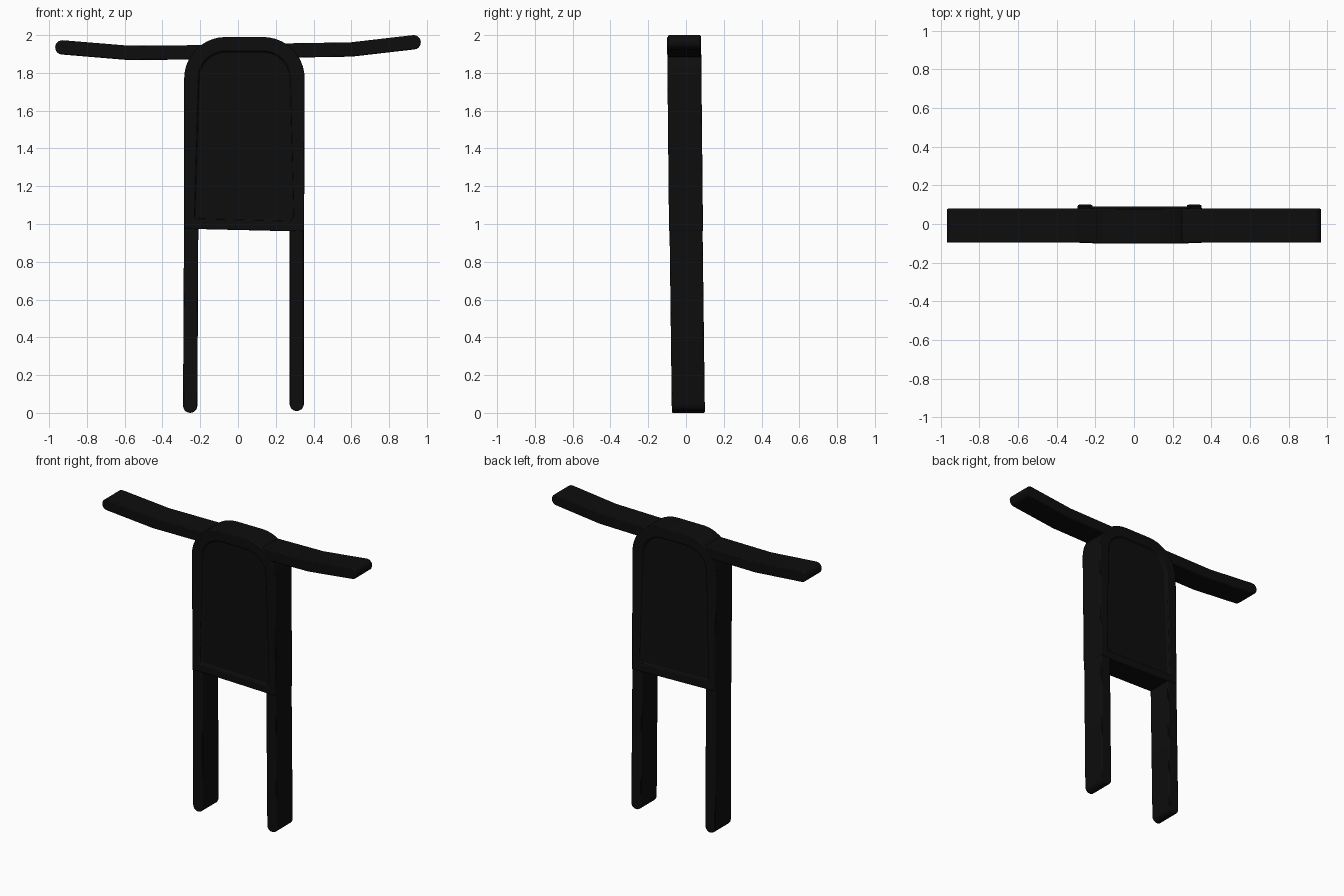
import bpy, bmesh, math
from mathutils import Vector

cube = bpy.data.objects.get("Cube")
if cube:
    bpy.data.objects.remove(cube, do_unlink=True)

black = bpy.data.materials.new("matte black")
black.use_nodes = True
COLOUR = (0.004, 0.004, 0.004, 1)
black.diffuse_color = COLOUR
bsdf = black.node_tree.nodes["Principled BSDF"]
bsdf.inputs["Base Color"].default_value = COLOUR
bsdf.inputs["Roughness"].default_value = 0.8


def slab(name, outline, half_depth, lean, rim=0):
    """Extrude an x-z outline along y, lean it, and optionally recess both faces."""
    bm = bmesh.new()
    rings = [[bm.verts.new((x, y, z)) for x, z in outline]
             for y in (-half_depth, half_depth)]
    caps = [bm.faces.new(ring) for ring in rings]
    count = len(outline)
    for i in range(count):
        j = (i + 1) % count
        bm.faces.new((rings[0][i], rings[0][j], rings[1][j], rings[1][i]))
    bmesh.ops.recalc_face_normals(bm, faces=bm.faces)
    if rim:
        for cap in caps:
            bmesh.ops.inset_individual(bm, faces=[cap], thickness=rim)
            bmesh.ops.inset_individual(bm, faces=[cap], thickness=0.004, depth=-0.02)
    for v in bm.verts:
        v.co.y += lean(v.co.z)
    mesh = bpy.data.meshes.new(name)
    bm.to_mesh(mesh)
    bm.free()
    mesh.materials.append(black)
    obj = bpy.data.objects.new(name, mesh)
    bpy.context.collection.objects.link(obj)
    bevel = obj.modifiers.new("soft edges", 'BEVEL')
    bevel.width = 0.006
    bevel.segments = 2
    bevel.limit_method = 'ANGLE'
    bevel.angle_limit = math.radians(50)
    bpy.ops.object.select_all(action='DESELECT')
    obj.select_set(True)
    bpy.context.view_layer.objects.active = obj
    bpy.ops.object.shade_smooth_by_angle(angle=math.radians(35))
    return obj


def arc(cx, cz, r, start, end, steps=10):
    return [(cx + r * math.cos(a), cz + r * math.sin(a))
            for a in (start + (end - start) * i / steps for i in range(steps + 1))]


def strip(path, r):
    """Outline of a bent bar with round ends."""
    pts = [Vector(p) for p in path]
    first, last = pts[1] - pts[0], pts[-1] - pts[-2]
    a0, a1 = math.atan2(first.y, first.x), math.atan2(last.y, last.x)
    half = math.pi / 2
    sides = []
    for i in range(1, len(pts) - 1):
        d = (pts[i + 1] - pts[i - 1]).normalized()
        sides.append((pts[i], Vector((-d.y, d.x)) * r))
    return (arc(*pts[0], r, a0 + half, a0 + 3 * half)
            + [tuple(p - n) for p, n in sides]
            + arc(*pts[-1], r, a1 - half, a1 + half)
            + [tuple(p + n) for p, n in reversed(sides)])


def body_lean(z):
    return -0.01 * (z - 0.97)


def leg_lean(z):
    return 0.0125 - 0.0125 * z


# Body: arched frame with a recessed panel on front and back
R = 0.22
left_x, right_x, top = 0.353, -0.285, 1.99
outline = ([(right_x, 0.975), (left_x - 0.003, 0.96)]
           + arc(left_x - R, top - R, R, 0, math.pi / 2)
           + arc(right_x + R, top - R, R, math.pi / 2, math.pi))
slab("body", outline, 0.09, body_lean, rim=0.075)

# Legs: flat bars with round feet
slab("right_leg", strip([(-0.253, 0.038), (-0.248, 1.0)], 0.038), 0.0875, leg_lean)
slab("left_leg", strip([(0.311, 0.048), (0.311, 1.0)], 0.038), 0.0875, leg_lean)

# Arms: gently raised bars with round hands
slab("right_arm", strip([(-0.93, 1.935), (-0.58, 1.906), (-0.18, 1.909)], 0.038),
     0.0875, lambda z: -0.0085)
slab("left_arm", strip([(0.93, 1.962), (0.6, 1.924), (0.24, 1.918)], 0.038),
     0.0875, lambda z: -0.0085)
